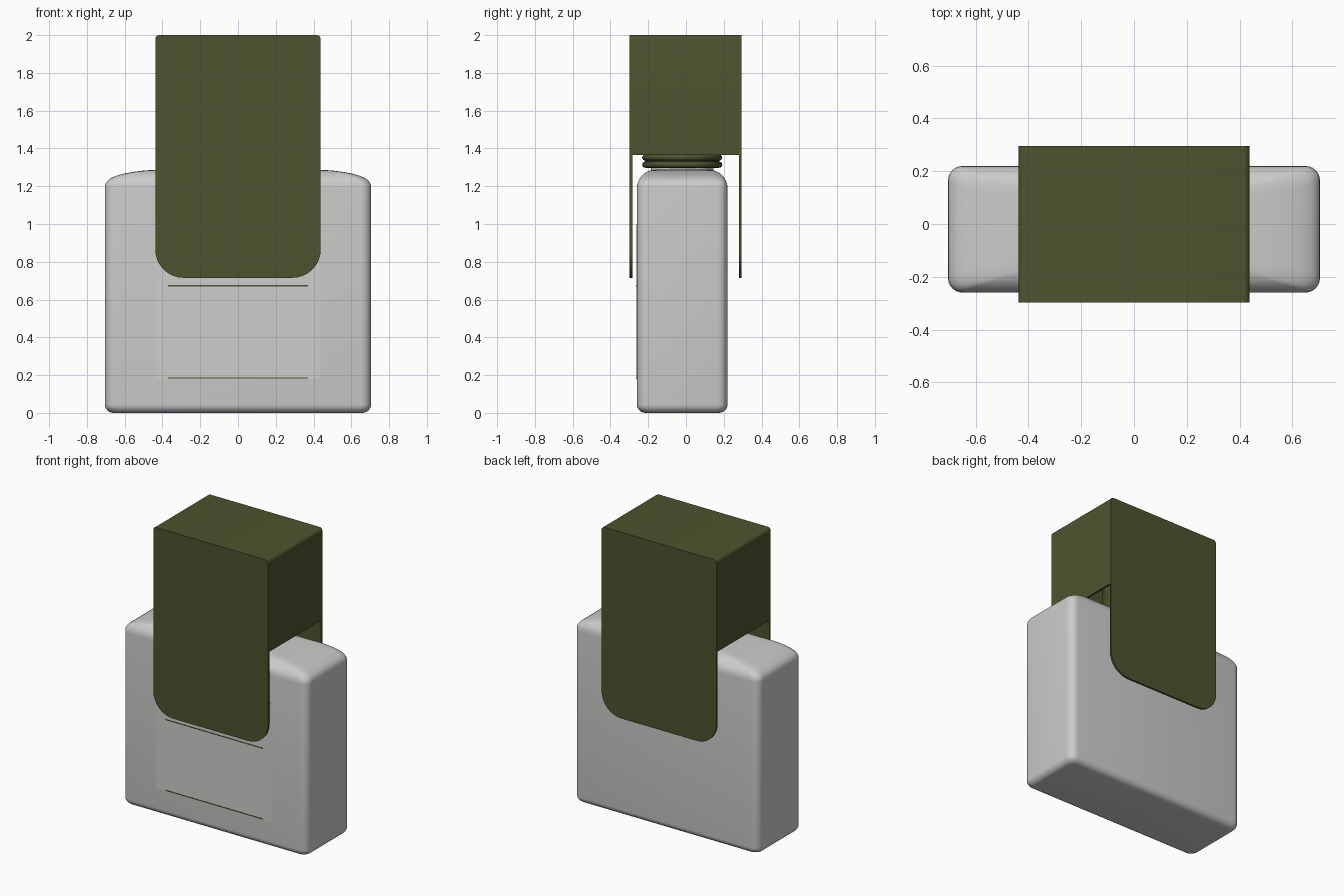
import bpy, bmesh, math

if "Cube" in bpy.data.objects:
    bpy.data.objects.remove(bpy.data.objects["Cube"])

CY = -0.02  # depth centre of the bottle


def material(name, rgb):
    m = bpy.data.materials.new(name)
    m.diffuse_color = (*rgb, 1)
    m.use_nodes = True
    m.node_tree.nodes["Principled BSDF"].inputs["Base Color"].default_value = m.diffuse_color
    return m


olive = material("olive", (0.073, 0.088, 0.027))
grey = material("light_grey", (0.60, 0.60, 0.59))
pale = material("pale_grey", (0.62, 0.62, 0.61))


def finish(name, bm, mat, angle=40):
    bmesh.ops.recalc_face_normals(bm, faces=bm.faces)
    me = bpy.data.meshes.new(name)
    bm.to_mesh(me)
    bm.free()
    me.materials.append(mat)
    me.shade_smooth()
    me.set_sharp_from_angle(angle=math.radians(angle))
    ob = bpy.data.objects.new(name, me)
    bpy.context.collection.objects.link(ob)
    return ob


def rounded_rect(x0, x1, z0, z1, r_low, r_high, steps=8):
    """Counter-clockwise outline starting at the lower right corner."""
    pts = []
    for cx, cz, r, a0 in ((x1 - r_low, z0 + r_low, r_low, -90),
                          (x1 - r_high, z1 - r_high, r_high, 0),
                          (x0 + r_high, z1 - r_high, r_high, 90),
                          (x0 + r_low, z0 + r_low, r_low, 180)):
        for i in range(steps + 1):
            a = math.radians(a0 + 90 * i / steps)
            pts.append((cx + r * math.cos(a), cz + r * math.sin(a)))
    return pts


def loft(name, rings, mat, angle=40):
    """Skin closed rings of equal length and cap both ends."""
    bm = bmesh.new()
    loops = [[bm.verts.new(p) for p in ring] for ring in rings]
    n = len(loops[0])
    for a, b in zip(loops, loops[1:]):
        for i in range(n):
            bm.faces.new((a[i], a[(i + 1) % n], b[(i + 1) % n], b[i]))
    bm.faces.new(loops[0][::-1])
    bm.faces.new(loops[-1])
    return finish(name, bm, mat, angle)


def extrude_xz(name, outline, y0, y1, mat):
    return loft(name, [[(x, y, z) for x, z in outline] for y in (y0, y1)], mat)


# bottle body: stacked rounded sections (z, half width, half depth, corner radius)
sections = []
for i in range(7):
    a = math.radians(90 * i / 6)
    d = 0.045 * (1 - math.sin(a))
    sections.append((0.045 * (1 - math.cos(a)), 0.705 - d, 0.24 - d, 0.055 - 0.5 * d))
sections += [(1.19, 0.705, 0.24, 0.055), (1.21, 0.703, 0.238, 0.055),
             (1.23, 0.691, 0.231, 0.055), (1.245, 0.67, 0.222, 0.055),
             (1.257, 0.64, 0.212, 0.055), (1.267, 0.605, 0.202, 0.055),
             (1.276, 0.555, 0.188, 0.05), (1.283, 0.50, 0.17, 0.05),
             (1.287, 0.44, 0.15, 0.05), (1.289, 0.38, 0.125, 0.05)]
loft("bottle_body",
     [[(x, y + CY, z) for x, y in rounded_rect(-hx, hx, -hy, hy, r, r, 6)]
      for z, hx, hy, r in sections], grey)


# neck and ribbed closure, turned about the bottle axis
def lathe(name, profile, mat, sides=48):
    rings = [[(r * math.cos(2 * math.pi * i / sides),
               CY + r * math.sin(2 * math.pi * i / sides), z)
              for i in range(sides)] for r, z in profile]
    return loft(name, rings, mat)


lathe("bottle_neck", [(0.165, 1.28), (0.165, 1.31)], grey)
closure = [(0.17, 1.296)]
for z in (1.314, 1.352):
    for a in range(-90, 91, 30):
        t = math.radians(a)
        closure.append((0.197 + 0.015 * math.cos(t), z + 0.016 * math.sin(t)))
closure += [(0.19, 1.38), (0.19, 1.85), (0.17, 1.87)]
lathe("closure", closure, olive)

# front and back flaps of the folded sleeve
flap = rounded_rect(-0.438, 0.438, 0.715, 2.0, 0.15, 0.022)
extrude_xz("front_flap", flap, -0.298, -0.284, olive)
extrude_xz("back_flap", flap, 0.281, 0.295, olive)


# sleeve top with two short sides, an upside-down U
def arch(w, top, r):
    pts = [(w, 1.365)]
    for sx, a0 in ((1, 0), (-1, 90)):
        for i in range(6):
            a = math.radians(a0 + 18 * i)
            pts.append((sx * (w - r) + r * math.cos(a), top - r + r * math.sin(a)))
    return pts + [(-w, 1.365)]


outer, inner = arch(0.438, 2.0, 0.022), arch(0.424, 1.986, 0.008)
bm = bmesh.new()
rows = [[bm.verts.new((x, y, z)) for x, z in line]
        for line, y in ((outer, -0.284), (outer, 0.281), (inner, 0.281), (inner, -0.284))]
for k in range(4):
    a, b = rows[k], rows[(k + 1) % 4]
    for i in range(len(a) - 1):
        bm.faces.new((a[i], a[i + 1], b[i + 1], b[i]))
for end in (0, -1):
    bm.faces.new([row[end] for row in rows])
finish("sleeve_top", bm, olive)


# front label and its two printed rules
def plate(name, w, z0, z1, y0, y1, mat):
    extrude_xz(name, [(-w, z0), (w, z0), (w, z1), (-w, z1)], y0, y1, mat)


plate("label", 0.438, 0.18, 1.0, CY - 0.242, CY - 0.238, pale)
for z in (0.185, 0.673):
    plate("label_rule", 0.37, z - 0.003, z + 0.003, CY - 0.244, CY - 0.24, olive)
